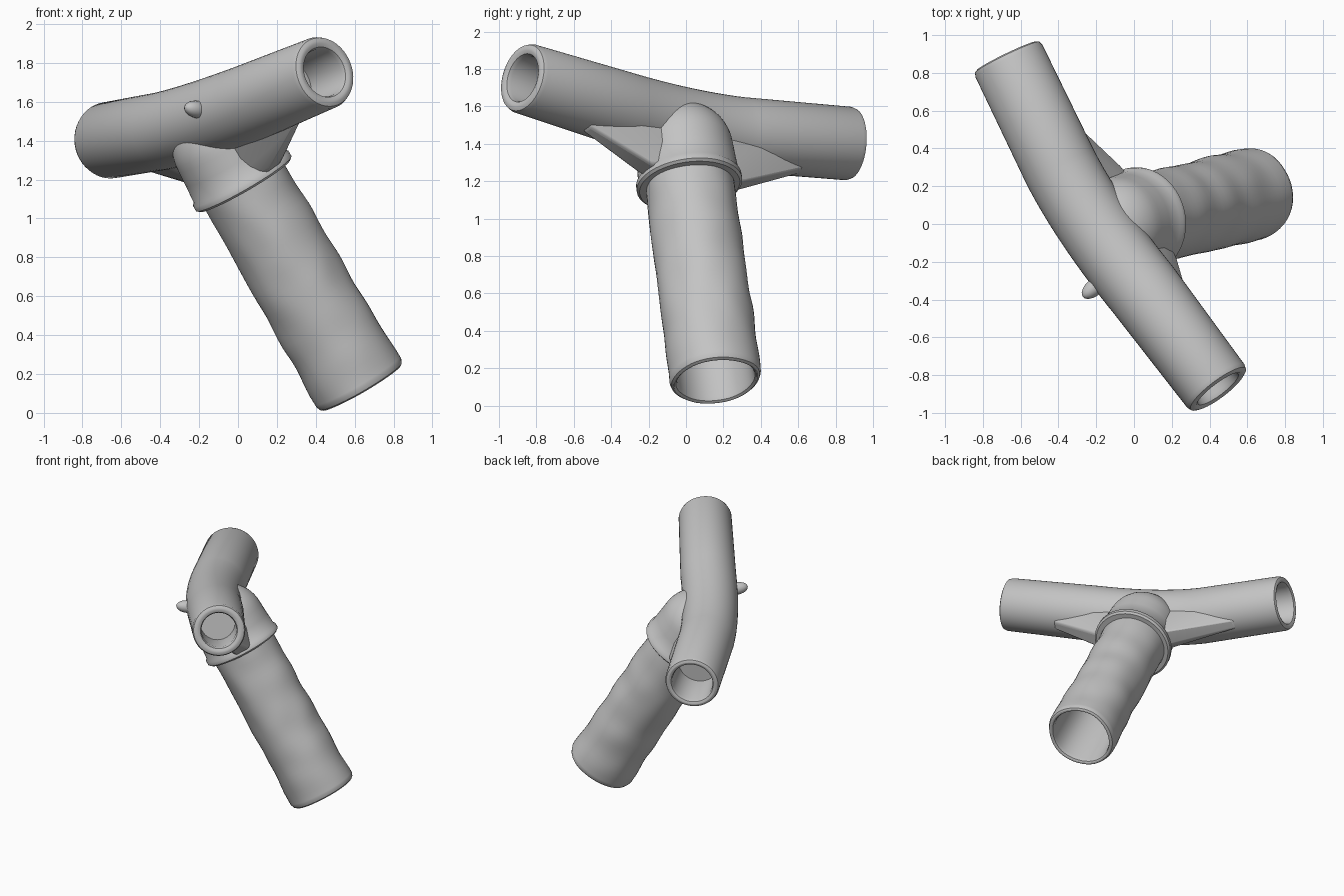
import bpy, bmesh, math
from mathutils import Vector, noise

if "Cube" in bpy.data.objects:
    bpy.data.objects.remove(bpy.data.objects["Cube"])

grey = bpy.data.materials.new("plain grey")
grey.use_nodes = True
grey.diffuse_color = (0.55, 0.55, 0.55, 1)
grey.node_tree.nodes["Principled BSDF"].inputs["Base Color"].default_value = (0.55, 0.55, 0.55, 1)


def finish(name, bm, angle=40):
    bmesh.ops.recalc_face_normals(bm, faces=bm.faces)
    mesh = bpy.data.meshes.new(name)
    bm.to_mesh(mesh)
    bm.free()
    mesh.materials.append(grey)
    obj = bpy.data.objects.new(name, mesh)
    bpy.context.collection.objects.link(obj)
    bpy.ops.object.select_all(action='DESELECT')
    obj.select_set(True)
    bpy.context.view_layer.objects.active = obj
    bpy.ops.object.shade_smooth_by_angle(angle=math.radians(angle))
    return obj


def loft(name, rings, sides=48, wobble=0):
    """Skin a list of (centre, tangent, radius) rings and cap both ends."""
    bm = bmesh.new()
    loops = []
    for centre, tangent, radius in rings:
        turn = tangent.to_track_quat('Z', 'Y')
        loop = []
        for i in range(sides):
            a = math.tau * i / sides
            out = turn @ Vector((math.cos(a), math.sin(a), 0))
            p = centre + out * radius
            p += out * wobble * noise.noise(p * 5)
            loop.append(bm.verts.new(p))
        loops.append(loop)
    for a, b in zip(loops, loops[1:]):
        for i in range(sides):
            j = (i + 1) % sides
            bm.faces.new((a[i], a[j], b[j], b[i]))
    bm.faces.new(loops[0])
    bm.faces.new(loops[-1])
    return finish(name, bm)


def mouth(end, out, tangent, outer, inner, depth):
    """Rings from inside a bore, over a rounded rim, to the outer wall."""
    prof = [(-depth, inner), (-0.03, inner), (-0.008, inner + 0.008), (0, inner + 0.025),
            (0, outer - 0.025), (-0.008, outer - 0.008), (-0.03, outer)]
    return [(end + out * d, tangent, r) for d, r in prof]


# Bent crossbar with a bore at each end
front_end, back_end = Vector((0.45, -0.88, 1.755)), Vector((-0.675, 0.89, 1.40))
bend_a, bend_mid, bend_b = Vector((0.05, -0.35, 1.59)), Vector((-0.235, 0, 1.485)), Vector((-0.39, 0.30, 1.45))
front_dir = (front_end - bend_a).normalized()
back_dir = (back_end - bend_b).normalized()
rings = mouth(front_end, front_dir, -front_dir, 0.19, 0.125, 0.3)
for i in range(17):
    t = i / 16
    p = bend_a * (1 - t) ** 2 + bend_mid * 2 * t * (1 - t) + bend_b * t * t
    tangent = (bend_mid - bend_a) * (1 - t) + (bend_b - bend_mid) * t
    rings.append((p, tangent.normalized(), 0.2))
rings += mouth(back_end, back_dir, back_dir, 0.197, 0.145, 0.3)[::-1]
loft("crossbar", rings)

# Hollow slanted leg, slightly uneven
foot, rim = Vector((0.635, 0.16, 0.13)), Vector((0.035, 0.02, 1.17))
up = (rim - foot).normalized()
rings = mouth(foot, -up, up, 0.247, 0.205, 1.1)
for i in range(1, 31):
    t = i / 30
    rings.append((foot.lerp(rim + up * 0.1, t), up, 0.247 - 0.012 * t))
loft("leg", rings, wobble=0.012)

# Domed collar with a small lip
profile = [(0, 0.2), (0, 0.27), (0.012, 0.284), (0.04, 0.284), (0.055, 0.272), (0.15, 0.265), (0.23, 0.26)]
for i in range(1, 12):
    a = math.pi / 2 * i / 12
    profile.append((0.23 + 0.26 * math.sin(a), 0.26 * math.cos(a)))
loft("collar", [(rim + up * d, up, r) for d, r in profile])

# Tapered webs between the collar and each arm
for name, start, arm, reach in (("front_web", bend_a, front_dir, 0.27),
                                ("back_web", bend_b, back_dir, 0.33)):
    side = up.cross(arm).normalized()
    axis_tip = start + arm * reach
    corners = [(rim + up * 0.03 + arm * 0.29, 0.055), (axis_tip - up * 0.195, 0.03),
               (axis_tip, 0.08), (rim + up * 0.35, 0.12), (rim + up * 0.03, 0.13)]
    bm = bmesh.new()
    for p, half in corners:
        for s in (-1, 1):
            bm.verts.new(p + side * half * s)
    bmesh.ops.convex_hull(bm, input=bm.verts)
    web = finish(name, bm, 50)
    bevel = web.modifiers.new("soft edges", 'BEVEL')
    bevel.width = 0.02
    bevel.segments = 3

# Small nub on the outer side of the bend
bm = bmesh.new()
bmesh.ops.create_uvsphere(bm, u_segments=20, v_segments=12, radius=0.05)
nub = finish("nub", bm)
nub.location = (-0.21, -0.335, 1.56)
nub.scale = (0.9, 0.9, 1.6)
nub.rotation_euler = Vector((-0.7, -0.6, 0.15)).to_track_quat('Z', 'Y').to_euler()
